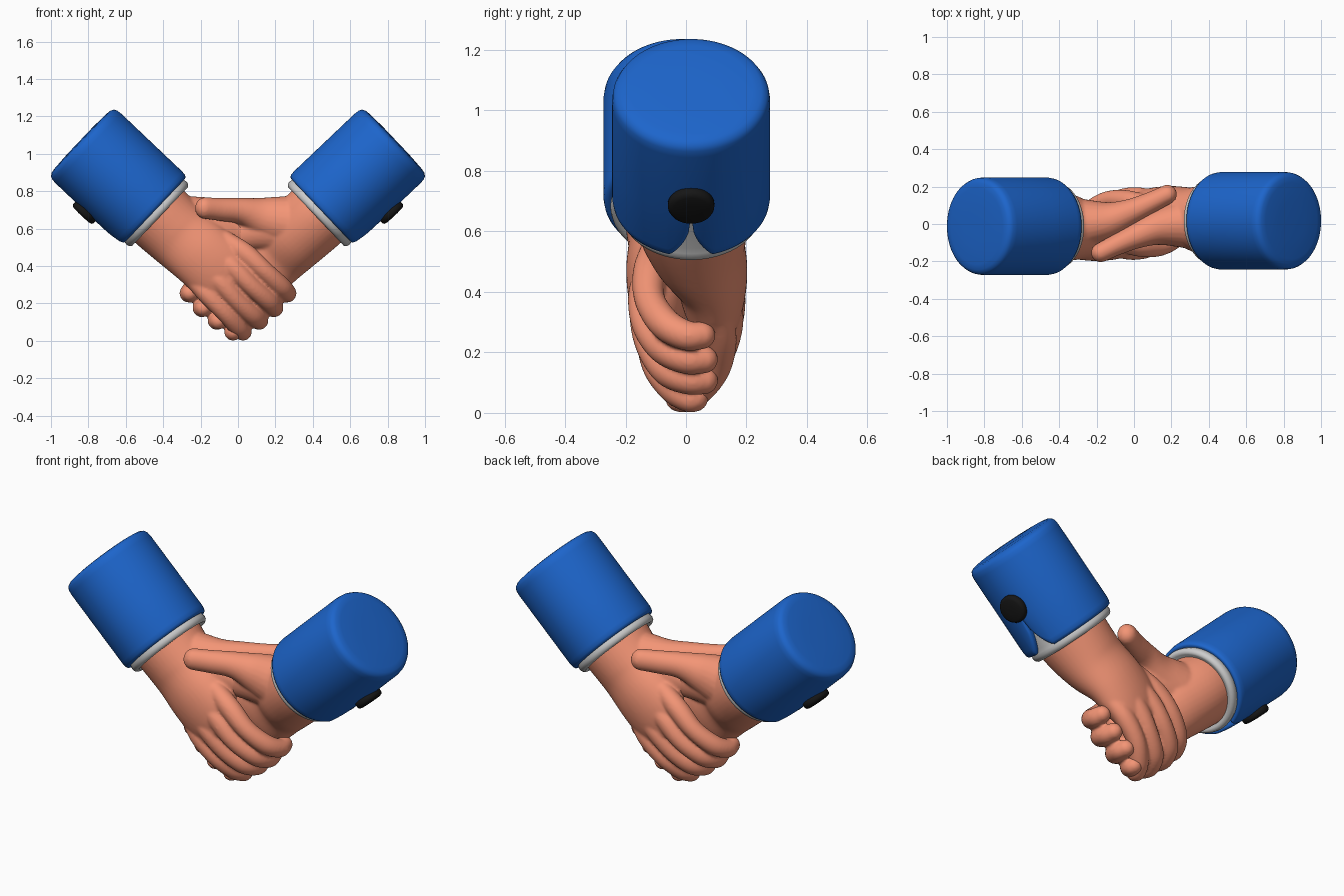
import bpy, bmesh, math
from mathutils import Vector, Matrix

if "Cube" in bpy.data.objects:
    bpy.data.objects.remove(bpy.data.objects["Cube"])


def material(name, rgb):
    m = bpy.data.materials.new(name)
    m.diffuse_color = (*rgb, 1)
    m.use_nodes = True
    m.node_tree.nodes["Principled BSDF"].inputs["Base Color"].default_value = m.diffuse_color
    return m


BLUE = material("sleeve_blue", (0.012, 0.13, 0.6))
SKIN = material("skin", (0.9, 0.3, 0.18))
BLACK = material("button_black", (0.008, 0.008, 0.008))


def finish(bm, name, mat, matrix, angle=40):
    bmesh.ops.recalc_face_normals(bm, faces=bm.faces)
    me = bpy.data.meshes.new(name)
    bm.to_mesh(me)
    bm.free()
    me.transform(matrix)
    ob = bpy.data.objects.new(name, me)
    bpy.context.collection.objects.link(ob)
    if mat:
        me.materials.append(mat)
    bpy.ops.object.select_all(action='DESELECT')
    ob.select_set(True)
    bpy.context.view_layer.objects.active = ob
    bpy.ops.object.shade_smooth_by_angle(angle=math.radians(angle))
    return ob


def bridge(bm, rings):
    # Skin consecutive vertex rings and cap both ends
    for a, b in zip(rings, rings[1:]):
        for i in range(len(a)):
            j = (i + 1) % len(a)
            bm.faces.new((a[i], a[j], b[j], b[i]))
    bm.faces.new(rings[0][::-1])
    bm.faces.new(rings[-1])


def lathe(profile, seg=128):
    # profile rows: radius, height, notch weight (slit at angle 0)
    bm = bmesh.new()
    rings = []
    for r, z, w in profile:
        ring = []
        for i in range(seg):
            a = 2 * math.pi * i / seg
            off = min(a, 2 * math.pi - a)
            cut = w * 0.2 * max(0, 1 - (off / 0.28) ** 0.4)
            ring.append(bm.verts.new((r * math.cos(a), r * 1.02 * math.sin(a), z - cut)))
        rings.append(ring)
    bridge(bm, rings)
    return bm


def tube(bm, pts, seg=24, steps=6):
    # pts rows: x, y, z, half width, half thickness; rounded ends
    P = [Vector(p) for p in pts]
    P = [2 * P[0] - P[1]] + P + [2 * P[-1] - P[-2]]
    path = []
    for i in range(1, len(P) - 2):
        a, b, c, d = P[i - 1:i + 3]
        for s in range(steps):
            t = s / steps
            path.append(0.5 * (2 * b + (c - a) * t + (2 * a - 5 * b + 4 * c - d) * t * t
                               + (3 * b - a - 3 * c + d) * t ** 3))
    path.append(P[-2])
    xyz = [Vector(p[:3]) for p in path]
    rows = []
    for i, p in enumerate(path):
        tan = (xyz[min(i + 1, len(xyz) - 1)] - xyz[max(i - 1, 0)]).normalized()
        rows.append((xyz[i], tan, p[3], p[4]))

    def cap(row, sign):
        c, tan, w, h = row
        return [(c + tan * sign * min(w, h) * math.sin(k), tan, w * math.cos(k), h * math.cos(k))
                for k in (0.3, 0.6, 0.9, 1.2, 1.45)]
    rows = cap(rows[0], -1)[::-1] + rows + cap(rows[-1], 1)
    rings = []
    side = None
    for c, tan, w, h in rows:
        ref = side or Vector((0.69, 0, 0.72))
        side = (ref - tan * ref.dot(tan)).normalized()
        thick = tan.cross(side)
        rings.append([bm.verts.new(c + side * w * math.cos(a) + thick * h * math.sin(a))
                      for a in (2 * math.pi * i / seg for i in range(seg))])
    bridge(bm, rings)


SLEEVE = [(.10, -.02, 0), (.20, -.016, 0), (.228, -.012, 0), (.245, -.002, 0), (.253, .014, 0),
          (.256, .04, 0), (.256, .31, 0), (.256, .49, 1), (.253, .512, 1), (.247, .524, 1),
          (.238, .528, 1), (.222, .52, 1), (.216, .29, 0)]
CUFF = [(.15, .27, 0), (.221, .28, 0), (.224, .51, 0), (.23, .53, 0), (.233, .545, 0),
        (.229, .56, 0), (.218, .57, 0), (.205, .568, 0), (.18, .55, 0)]
BUTTON = [(.05, -.02, 0), (.068, -.018, 0), (.075, -.008, 0), (.075, .008, 0),
          (.070, .018, 0), (.058, .023, 0), (.02, .025, 0)]

PALM = [(-.50, -.01, .74, .195, .2), (-.40, -.015, .645, .19, .19), (-.30, -.035, .555, .185, .163),
        (-.20, -.075, .47, .183, .125), (-.11, -.085, .39, .183, .105), (-.05, -.088, .335, .17, .085)]
THUMB = [(-.30, .0, .63, .15, .14), (-.14, .02, .66, .11, .10), (-.02, .065, .693, .072, .07),
         (.09, .115, .702, .062, .057), (.178, .158, .71, .058, .052)]
WEB = [(-.25, -.02, .60, .14, .13), (-.12, -.01, .59, .11, .10), (-.01, 0, .575, .09, .07)]
FINGERS = [
    [(-.07, -.10, .54), (.04, -.12, .465), (.14, -.12, .375), (.225, -.07, .295), (.262, 0, .256), (.257, .052, .256)],
    [(-.13, -.11, .47), (-.03, -.135, .395), (.07, -.13, .295), (.16, -.075, .215), (.193, 0, .178), (.185, .06, .176)],
    [(-.19, -.11, .40), (-.10, -.13, .32), (-.01, -.115, .22), (.075, -.06, .14), (.112, .01, .11), (.105, .06, .107)],
    [(-.24, -.095, .33), (-.16, -.11, .245), (-.07, -.095, .15), (-.005, -.04, .08), (.025, .01, .049), (.025, .03, .047)],
]
RADII = [.05, .056, .051, .053, .05, .046]


def arm(side, turn):
    # Sleeve frame: local z runs toward the hand, local x faces the underside
    u, n = Vector((.725, 0, -.688)), Vector((-.688, 0, -.725))
    frame = Matrix((n, (0, 1, 0), u)).transposed().to_4x4()
    frame.translation = (-.83, -.012, 1.057)
    frame = turn @ frame
    finish(lathe(SLEEVE, 192), side + "_sleeve", BLUE, frame, 60)
    finish(lathe(CUFF, 64), side + "_shirt_cuff", None, frame, 60)
    lift = Matrix.Translation((.262, 0, .262)) @ Matrix.Rotation(math.pi / 2, 4, 'Y')
    finish(lathe(BUTTON, 48), side + "_button", BLACK, frame @ lift, 60)

    # Hand: palm, thumb, thumb web and fingers fused into one smooth skin
    bm = bmesh.new()
    tube(bm, PALM, 40)
    tube(bm, THUMB)
    tube(bm, WEB)
    for k, f in enumerate(FINGERS):
        s = 0.95 if k == 3 else 1.0
        tube(bm, [(*p, r * s, r * s) for p, r in zip(f, RADII)])
    hand = finish(bm, side + "_hand", SKIN, turn)
    rm = hand.modifiers.new("fuse", 'REMESH')
    rm.mode = 'VOXEL'
    rm.voxel_size = 0.008
    rm.use_smooth_shade = True
    sm = hand.modifiers.new("soften", 'SMOOTH')
    sm.factor = 0.5
    sm.iterations = 8
    for m in [m.name for m in hand.modifiers]:
        bpy.ops.object.modifier_apply(modifier=m)


# The two arms clasp with half-turn symmetry
arm("left", Matrix.Identity(4))
arm("right", Matrix.Translation((0, .005, 0)) @ Matrix.Rotation(math.pi, 4, 'Z'))
